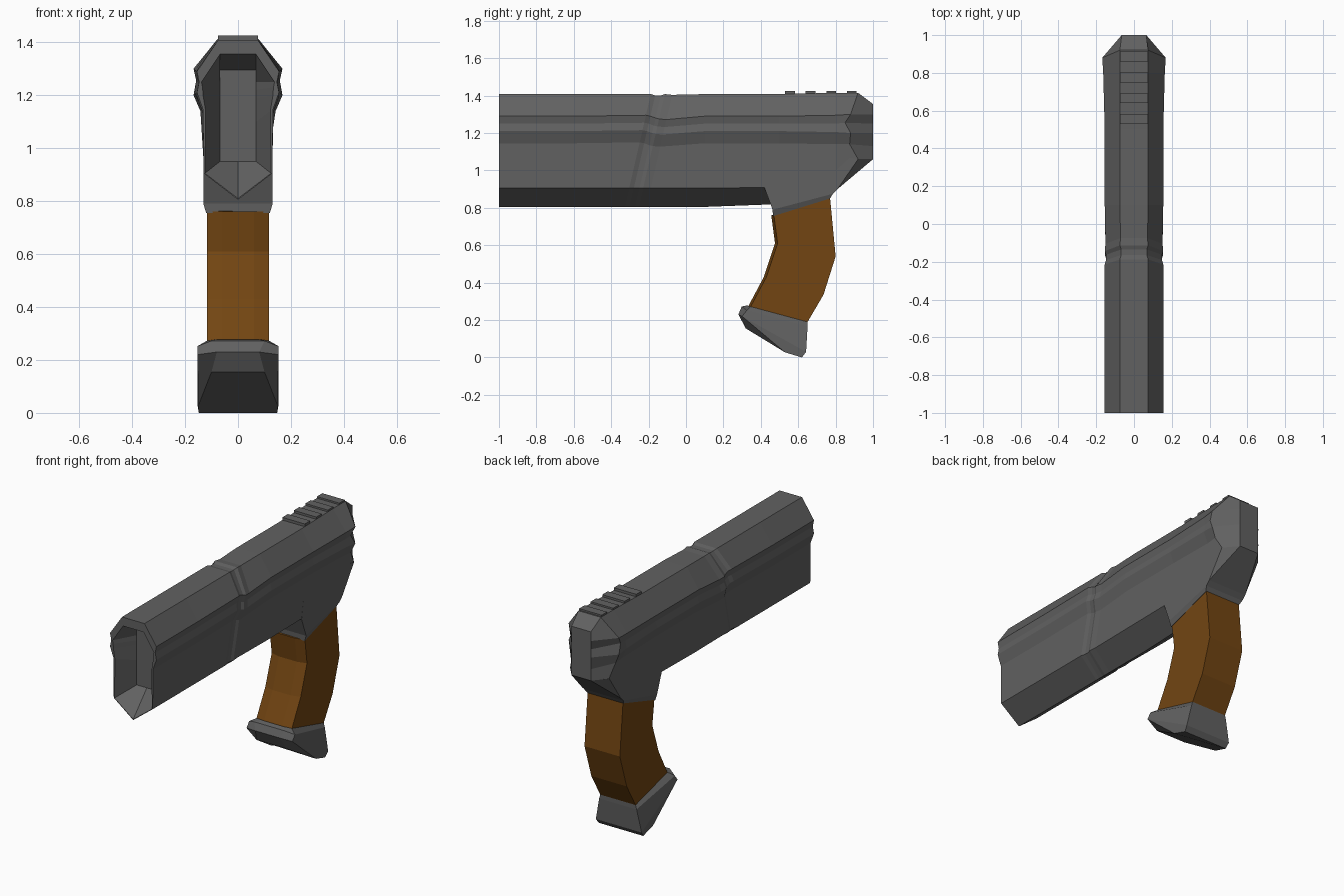
import bpy, bmesh


def material(name, rgb):
    m = bpy.data.materials.new(name)
    m.diffuse_color = (*rgb, 1)
    return m


GREY = material("dark_metal", (0.12, 0.12, 0.12))
BROWN = material("brown_grip", (0.17, 0.06, 0.006))


def mirror_ring(half):
    """Closed ring from right-hand (x, y, z) points."""
    return half + [(-x, y, z) for x, y, z in reversed(half) if x > 0]


def loft(name, halves, mat=GREY):
    """Skin mirrored rings of equal length and cap both ends."""
    bm = bmesh.new()
    rings = [[bm.verts.new(p) for p in mirror_ring(h)] for h in halves]
    n = len(rings[0])
    for a, b in zip(rings, rings[1:]):
        for i in range(n):
            j = (i + 1) % n
            bm.faces.new((a[i], a[j], b[j], b[i]))
    bm.faces.new(rings[0])
    bm.faces.new(rings[-1])
    return finish(name, bm, mat)


def prism(name, profile, mat=GREY):
    """Side profile of (y, z, half width) spanned across x."""
    bm = bmesh.new()
    r = [bm.verts.new((w, y, z)) for y, z, w in profile]
    l = [bm.verts.new((-w, y, z)) for y, z, w in profile]
    for i in range(len(r)):
        j = (i + 1) % len(r)
        bm.faces.new((r[i], r[j], l[j], l[i]))
    bm.faces.new(r)
    bm.faces.new(l)
    return finish(name, bm, mat)


def finish(name, bm, mat):
    bmesh.ops.recalc_face_normals(bm, faces=bm.faces)
    me = bpy.data.meshes.new(name)
    bm.to_mesh(me)
    bm.free()
    me.materials.append(mat)
    ob = bpy.data.objects.new(name, me)
    bpy.context.collection.objects.link(ob)
    return ob


SECTION = [(0.075, 1.408), (0.155, 1.29), (0.147, 1.25), (0.155, 1.21),
           (0.132, 1.145), (0.13, 0.905), (0, 0.805)]


def station(y, inset=0.0, slant=0.0, drop=0.0):
    """Body cross-section, optionally pinched, leaned and with lowered shoulders."""
    out = []
    for i, (x, z) in enumerate(SECTION):
        if 1 <= i <= 4:
            z -= drop
        if i == 0:
            z -= inset
        out.append((max(x - inset, 0), y + slant * (z - 1.4), z))
    return out


def at(y, pts):
    return [(x, y, z) for x, z in pts]


# Body: recessed muzzle, slanted band, flared and tapered rear
muzzle_floor = at(-0.87, [(0.068, 1.295), (0.068, 1.25), (0.068, 1.22), (0.068, 1.19),
                          (0.068, 1.1), (0.068, 0.95), (0, 0.95)])
muzzle_lip = at(-1, [(0.068, 1.355), (0.138, 1.25), (0.134, 1.23), (0.132, 1.2),
                     (0.122, 1.14), (0.125, 0.905), (0, 0.81)])
rear_front = station(0.5)[:5] + [(0.13, 0.5, 0.91), (0, 0.5, 0.82)]
rear_mid = [(0.075, 0.8, 1.415), (0.163, 0.8, 1.295), (0.155, 0.8, 1.25), (0.163, 0.8, 1.205),
            (0.134, 0.8, 1.14), (0.13, 0.8, 0.95), (0, 0.8, 0.92)]
rear_edge = [(0.075, 0.92, 1.415), (0.168, 0.88, 1.3), (0.158, 0.85, 1.255), (0.168, 0.88, 1.2),
             (0.142, 0.875, 1.14), (0.13, 0.92, 1.06), (0, 0.92, 1.02)]
rear_face = at(1.0, [(0.065, 1.355), (0.065, 1.3), (0.065, 1.25), (0.065, 1.2),
                     (0.065, 1.13), (0.065, 1.06), (0, 1.06)])
band = [station(y, inset, 0.23, drop) for y, inset, drop in
        [(-0.19, 0, -0.005), (-0.165, 0.007, 0), (-0.135, 0.007, 0.01),
         (-0.115, 0, 0.015), (-0.075, 0.004, 0.018)]]
loft("body", [muzzle_floor, muzzle_lip, station(-1), station(-0.6), *band,
              station(0.1), rear_front, rear_mid, rear_edge, rear_face])

# Lower frame joining the body to the grip
prism("frame", [(0.42, 0.905, 0.131), (0.463, 0.79, 0.131), (0.785, 0.875, 0.131),
                (0.81, 0.9, 0.131), (0.92, 1.06, 0.131), (0.7, 1.1, 0.131), (0.45, 1.1, 0.131)])
prism("frame_collar", [(0.463, 0.79, 0.131), (0.465, 0.755, 0.12),
                       (0.77, 0.85, 0.12), (0.785, 0.875, 0.131)])
prism("frame_tail", [(0.81, 0.9, 0.131), (1.0, 1.06, 0.065), (0.92, 1.06, 0.131)])

# Raised ribs on the rear of the top
for i in range(4):
    y = 0.53 + 0.11 * i
    prism(f"top_rib_{i + 1}", [(y, 1.4, 0.075), (y, 1.425, 0.075),
                               (y + 0.052, 1.425, 0.075), (y + 0.052, 1.4, 0.075)])

# Curved grip with a chamfered front
grip_rows = [(0.47, 0.76, 0.77, 0.855), (0.49, 0.61, 0.80, 0.54),
             (0.43, 0.43, 0.735, 0.335), (0.345, 0.27, 0.65, 0.19)]
loft("grip", [[(0.06, yf - 0.014, zf), (0.118, yf, zf), (0.118, yb, zb)]
              for yf, zf, yb, zb in grip_rows], BROWN)

# Flared foot under the grip
loft("grip_base", [
    [(0.08, 0.325, 0.278), (0.118, 0.345, 0.272), (0.118, 0.65, 0.19)],
    [(0.10, 0.298, 0.272), (0.153, 0.325, 0.252), (0.125, 0.65, 0.165)],
    [(0.08, 0.28, 0.23), (0.153, 0.30, 0.22), (0.153, 0.642, 0.03)],
    [(0.10, 0.32, 0.155), (0.15, 0.53, 0.027), (0.148, 0.62, 0.0)]])
